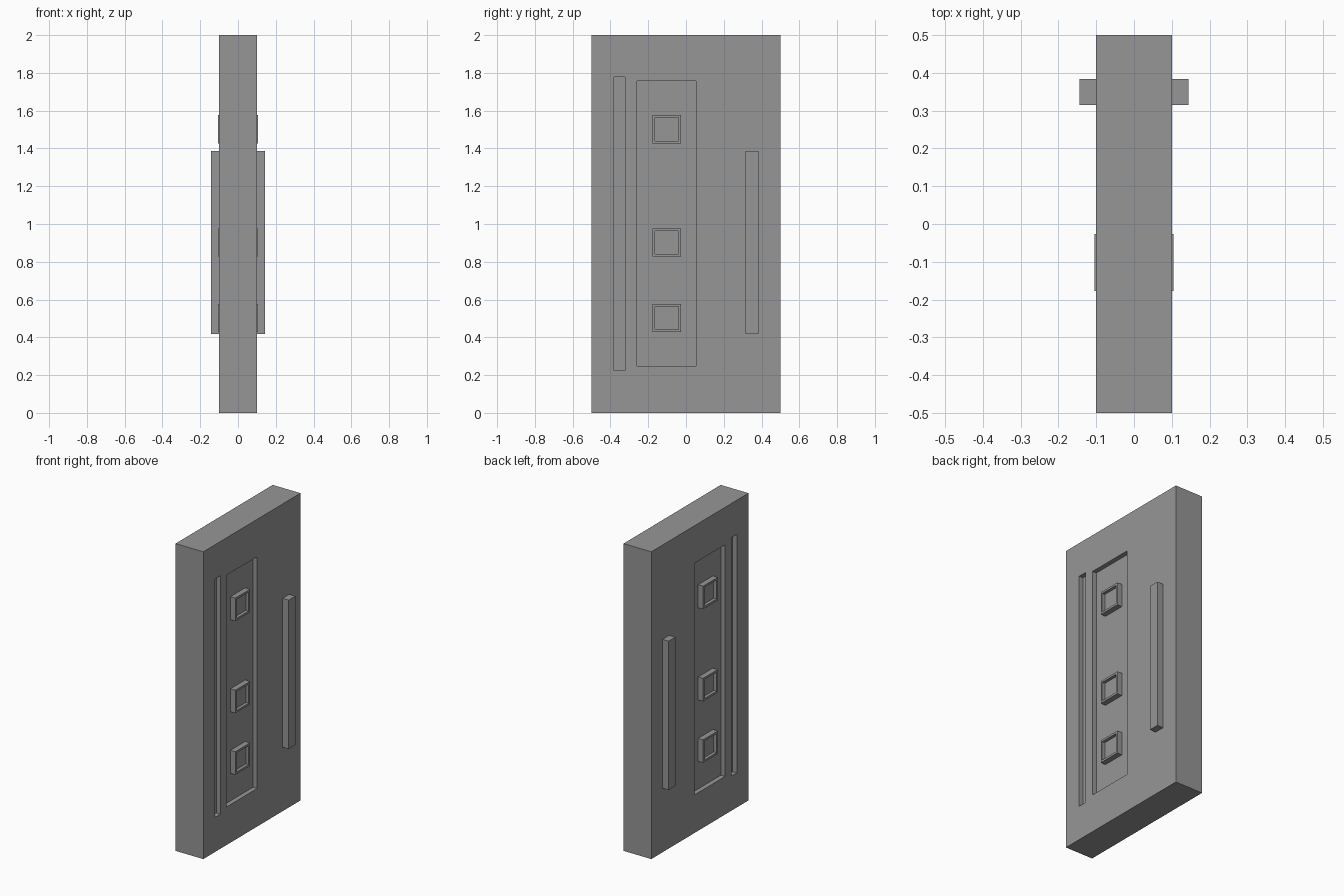
import bpy
import bmesh

old = bpy.data.objects.get("Cube")
if old:
    bpy.data.objects.remove(old, do_unlink=True)

# One plain grey for the whole door
GREY = (0.305, 0.305, 0.305, 1)
grey = bpy.data.materials.new("plain grey")
grey.use_nodes = True
grey.diffuse_color = GREY
grey.node_tree.nodes["Principled BSDF"].inputs["Base Color"].default_value = GREY


def box(name, xs, ys, zs):
    """Box spanning the given (low, high) ranges."""
    mesh = bpy.data.meshes.new(name)
    bm = bmesh.new()
    bmesh.ops.create_cube(bm, size=1)
    for v in bm.verts:
        for axis, (low, high) in enumerate((xs, ys, zs)):
            v.co[axis] = high if v.co[axis] > 0 else low
    bm.to_mesh(mesh)
    bm.free()
    mesh.materials.append(grey)
    obj = bpy.data.objects.new(name, mesh)
    bpy.context.collection.objects.link(obj)
    return obj


def side_range(side, inner, outer):
    return tuple(sorted((side * inner, side * outer)))


def carve(target, cutter):
    """Cut a pocket and discard the cutter."""
    cutter.hide_render = True
    mod = target.modifiers.new("pocket", 'BOOLEAN')
    mod.operation = 'DIFFERENCE'
    mod.solver = 'EXACT'
    mod.object = cutter
    bpy.context.view_layer.objects.active = target
    bpy.ops.object.modifier_apply(modifier=mod.name)
    bpy.data.objects.remove(cutter, do_unlink=True)


def hollow(obj, side, rim, depth):
    """Sink the middle of the outward face, leaving a rim."""
    bm = bmesh.new()
    bm.from_mesh(obj.data)
    bm.normal_update()
    face = next(f for f in bm.faces if f.normal.x * side > 0.9)
    bmesh.ops.inset_region(bm, faces=[face], thickness=rim)
    bmesh.ops.inset_region(bm, faces=[face], thickness=0)
    for v in face.verts:
        v.co.x -= side * depth
    bm.to_mesh(obj.data)
    bm.free()


HALF = 0.1       # half the slab thickness
FLOOR = 0.07     # pocket floor
slab = box("door_slab", (-HALF, HALF), (-0.5, 0.5), (0, 2))

for side, label in ((1, "left"), (-1, "right")):
    # Long groove and wide panel pocket
    cut = side_range(side, FLOOR, 0.2)
    carve(slab, box("groove_cutter", cut, (-0.38, -0.323), (0.225, 1.777)))
    carve(slab, box("panel_cutter", cut, (-0.259, 0.054), (0.248, 1.756)))

    # Upright handle bar
    box("handle_" + label, side_range(side, HALF, 0.144),
        (0.315, 0.384), (0.417, 1.386))

    # Square frames standing in the panel
    for number, z in enumerate((0.502, 0.902, 1.502), 1):
        frame = box(f"square_frame_{label}_{number}", side_range(side, FLOOR, 0.105),
                    (-0.177, -0.026), (z - 0.075, z + 0.075))
        hollow(frame, side, rim=0.019, depth=0.02)
